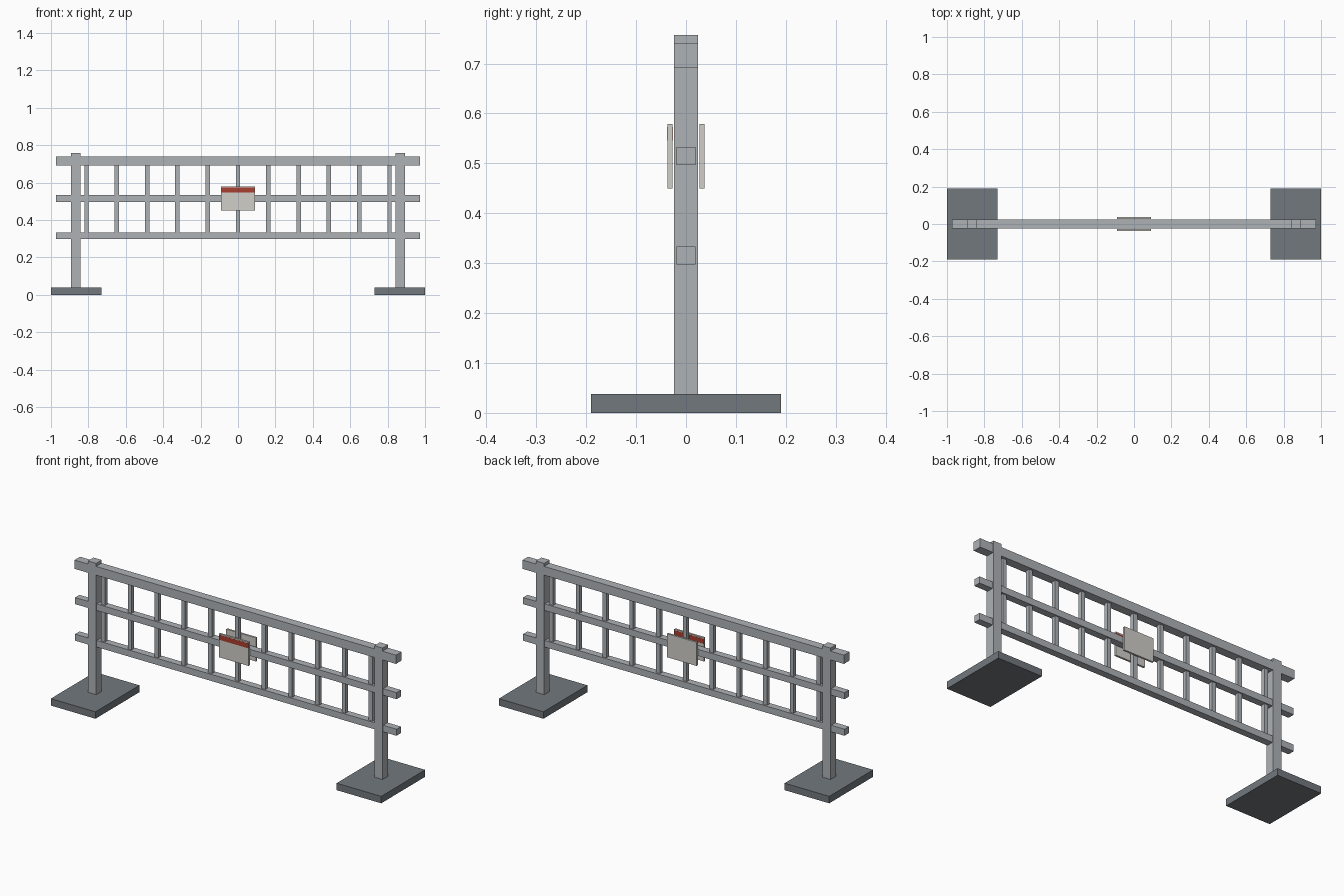
import bpy
import bmesh
from mathutils import Matrix

if "Cube" in bpy.data.objects:
    bpy.data.objects.remove(bpy.data.objects["Cube"])


def material(name, rgb):
    m = bpy.data.materials.new(name)
    m.diffuse_color = (*rgb, 1)
    m.use_nodes = True
    m.node_tree.nodes["Principled BSDF"].inputs["Base Color"].default_value = m.diffuse_color
    return m


STEEL = material("steel", (0.43, 0.45, 0.47))
FOOT = material("dark_foot", (0.17, 0.19, 0.21))
PLATE = material("pale_plate", (0.63, 0.62, 0.58))
RED = material("red", (0.40, 0.05, 0.03))


def box(name, x, y, z, mat):
    """Box from (min, max) ranges on each axis."""
    size = [b - a for a, b in (x, y, z)]
    centre = [(a + b) / 2 for a, b in (x, y, z)]
    bm = bmesh.new()
    bmesh.ops.create_cube(bm, size=1, matrix=Matrix.LocRotScale(None, None, size))
    mesh = bpy.data.meshes.new(name)
    bm.to_mesh(mesh)
    bm.free()
    mesh.materials.append(mat)
    ob = bpy.data.objects.new(name, mesh)
    ob.location = centre
    bpy.context.collection.objects.link(ob)
    return ob


def around(c, half):
    return (c - half, c + half)


# Feet and posts
for side, s in (("left", -1), ("right", 1)):
    box(f"{side}_foot", around(s * 0.865, 0.135), (-0.19, 0.19), (0, 0.038), FOOT)
    box(f"{side}_post", around(s * 0.867, 0.025), (-0.024, 0.024), (0, 0.757), STEEL)

# Horizontal rails: the top one is thicker
for name, z, half_y in (("top_rail", (0.692, 0.74), 0.0238),
                        ("middle_rail", (0.497, 0.533), 0.019),
                        ("lower_rail", (0.297, 0.333), 0.019)):
    box(name, (-0.973, 0.973), (-half_y, half_y), z, STEEL)

# Upright bars
for i in range(11):
    box(f"upright_bar_{i + 1}", around((i - 5) * 0.162, 0.0115),
        (-0.011, 0.011), (0.315, 0.715), STEEL)

# Sign plates on both sides, red band through the front one
for side, s in (("front", -1), ("back", 1)):
    box(f"{side}_sign_plate", (-0.09, 0.09), around(s * 0.032, 0.0053), (0.45, 0.579), PLATE)
box("sign_red_band", (-0.0895, 0.0895), around(-0.032, 0.0058), (0.546, 0.573), RED)
